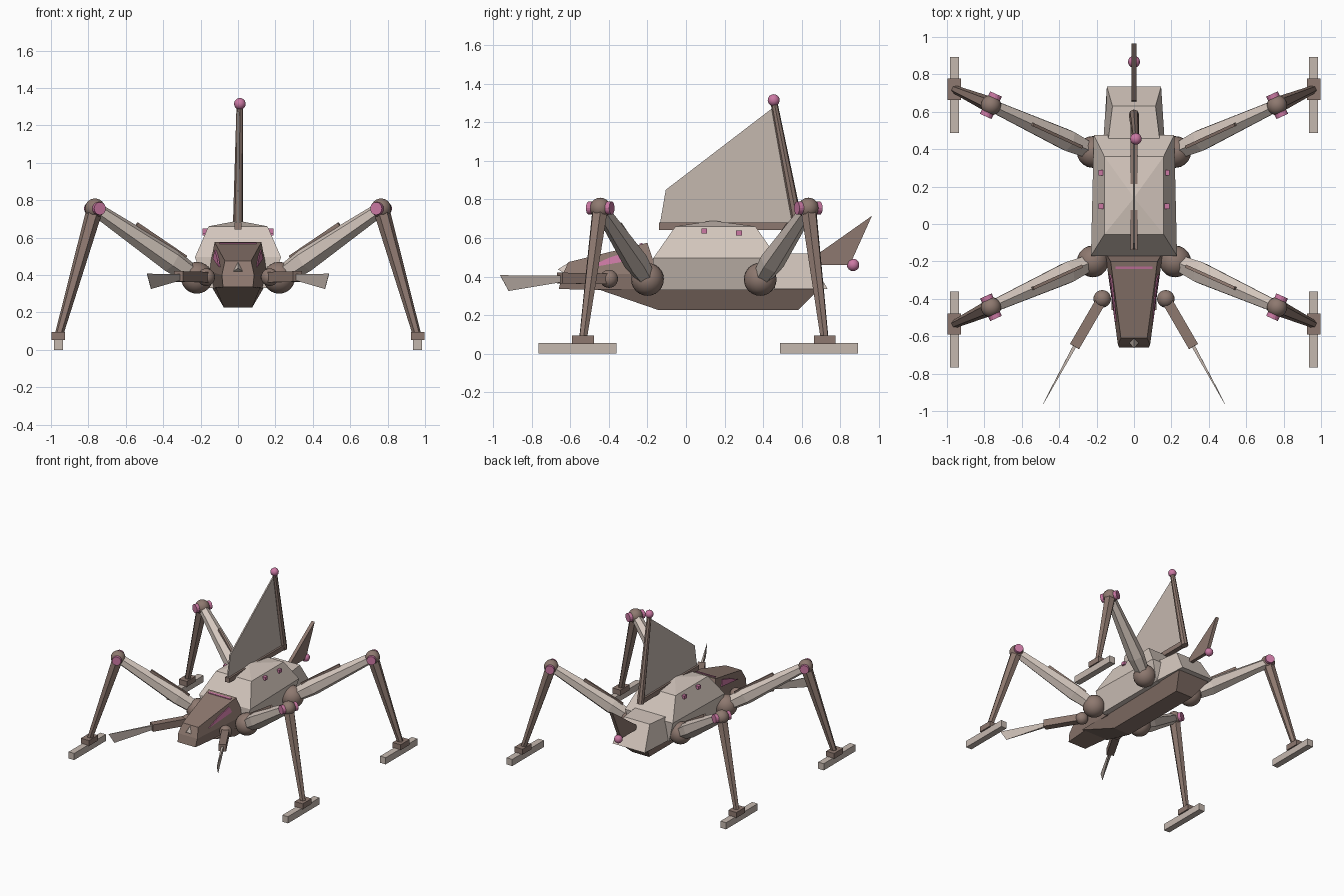
import bpy, bmesh, math
from mathutils import Vector, Matrix

if "Cube" in bpy.data.objects:
    bpy.data.objects.remove(bpy.data.objects["Cube"])


def material(name, rgb):
    m = bpy.data.materials.new(name)
    m.diffuse_color = (*rgb, 1)
    m.use_nodes = True
    m.node_tree.nodes["Principled BSDF"].inputs["Base Color"].default_value = m.diffuse_color
    return m


SHELL = material("pale shell", (0.66, 0.57, 0.51))
BROWN = material("warm brown", (0.27, 0.19, 0.16))
PINK = material("pink glow", (0.60, 0.19, 0.37))
CLOTH = material("sail beige", (0.56, 0.48, 0.43))


def finish(name, bm, mat, smooth=False):
    bmesh.ops.recalc_face_normals(bm, faces=bm.faces)
    me = bpy.data.meshes.new(name)
    bm.to_mesh(me)
    bm.free()
    me.materials.append(mat)
    for p in me.polygons:
        p.use_smooth = smooth
    ob = bpy.data.objects.new(name, me)
    bpy.context.collection.objects.link(ob)
    return ob


def loft(name, rings, mat, peak=None):
    """Skin a list of equal rings; the last one may be closed to a point."""
    bm = bmesh.new()
    vs = [[bm.verts.new(p) for p in r] for r in rings]
    n = len(vs[0])
    for a, b in zip(vs, vs[1:]):
        for i in range(n):
            j = (i + 1) % n
            bm.faces.new((a[i], a[j], b[j], b[i]))
    bm.faces.new(vs[0][::-1])
    if peak:
        tip = bm.verts.new(peak)
        for i in range(n):
            bm.faces.new((vs[-1][i], vs[-1][(i + 1) % n], tip))
    else:
        bm.faces.new(vs[-1])
    return finish(name, bm, mat)


def rect(y0, y1, w0, w1, z0, z1=None):
    """Trapezoid ring across x, front edge y0/w0/z0, back edge y1/w1/z1."""
    z1 = z0 if z1 is None else z1
    return [(-w0, y0, z0), (w0, y0, z0), (w1, y1, z1), (-w1, y1, z1)]


def box(name, c, half, mat):
    x, y, z = c
    a, b, h = half
    return loft(name, [[(x + i * a, y + j * b, z + k * h) for i, j in
                ((-1, -1), (1, -1), (1, 1), (-1, 1))] for k in (-1, 1)], mat)


def ball(name, c, r, mat):
    bm = bmesh.new()
    bmesh.ops.create_uvsphere(bm, u_segments=20, v_segments=12, radius=r,
                              matrix=Matrix.Translation(c))
    return finish(name, bm, mat, True)


def limb(name, a, b, stations, mat, sides=6, turn=0.0, lift=0.0):
    """Faceted limb from a to b; stations are (t, half width, half height)."""
    a, b = Vector(a), Vector(b)
    d = (b - a).normalized()
    side = d.cross(Vector((0, 0, 1)))
    side = side.normalized() if side.length > 1e-4 else Vector((1, 0, 0))
    up = side.cross(d)
    rings = []
    for t, w, h in stations:
        c = a.lerp(b, t) + up * lift
        rings.append([c + side * w * math.cos(turn + i * math.tau / sides)
                      + up * h * math.sin(turn + i * math.tau / sides)
                      for i in range(sides)])
    return loft(name, rings, mat)


def plate(name, pts, t0, t1, mat):
    """Upright plate in the y-z plane."""
    return loft(name, [[(s * t, y, z) for y, z in pts]
                       for s, t in ((-1, t0), (1, t1))], mat)


Q = math.pi / 4
R2 = math.sqrt(2)

# Body shell with a faceted roof, and the rear block
loft("body_shell", [rect(-0.17, 0.46, 0.17, 0.17, 0.33),
                    rect(-0.17, 0.475, 0.23, 0.215, 0.495),
                    rect(-0.055, 0.36, 0.158, 0.158, 0.66)], SHELL,
     peak=(0, 0.14, 0.69))
loft("rear_block", [rect(0.35, 0.735, 0.17, 0.145, 0.335),
                    rect(0.35, 0.63, 0.15, 0.115, 0.52)], SHELL)

# Tapered keel below
loft("keel", [rect(0.14 - 0.28, 0.44 + 0.14, 0.075, 0.075, 0.225),
              rect(-0.46, 0.69, 0.12, 0.14, 0.335)], BROWN)

# Wedge head with neck
loft("head", [rect(-0.66, -0.15, 0.08, 0.13, 0.335, 0.325),
              rect(-0.645, -0.15, 0.086, 0.155, 0.40, 0.42),
              rect(-0.61, -0.20, 0.07, 0.125, 0.475, 0.575)], BROWN)
loft("nose_gem", [[(-0.032, -0.628, 0.415), (0.032, -0.628, 0.415),
                   (0, -0.612, 0.47)]], SHELL, peak=(0, -0.665, 0.437))


def head_top(y):
    return 0.475 + (y + 0.61) * 0.1 / 0.41


loft("brow_stripe", [rect(-0.24, -0.226, 0.1, 0.1, head_top(-0.24) + o,
                          head_top(-0.226) + o) for o in (-0.002, 0.006)], PINK)

for sx, tag in ((-1, "left"), (1, "right")):
    # Long eye strips on the head sides
    def cheek(y, t, out):
        f = (y + 0.645) / 0.47
        low = Vector((0.086 + 0.066 * f, y, 0.40 + 0.02 * f))
        top = Vector((0.07 + 0.06 * f, y, head_top(y)))
        p = low.lerp(top, t) + Vector((out, 0, 0))
        return (sx * p.x, p.y, p.z)
    loft("eye_strip_" + tag, [[cheek(-0.52, 0.4, o), cheek(-0.27, 0.5, o),
                               cheek(-0.29, 0.85, o), cheek(-0.40, 0.75, o)]
                              for o in (-0.002, 0.007)], PINK)

    # Marker lamps on the roof sides
    for i, y in enumerate((0.095, 0.275)):
        box(f"roof_lamp_{tag}_{i}", (sx * 0.17, y, 0.635 - 0.01 * i),
            (0.02, 0.015, 0.013), PINK)

    # Forward arm with a blade
    sh = Vector((sx * 0.17, -0.40, 0.388))
    el = Vector((sx * 0.318, -0.655, 0.392))
    ball("shoulder_" + tag, sh, 0.047, BROWN)
    limb("arm_" + tag, sh, el, [(0, 0.028 * R2, 0.028 * R2),
                                (1, 0.028 * R2, 0.028 * R2)], BROWN, 4, Q)
    out = Vector((0.86 * sx, 0.5, 0)) * 0.009
    tip, heel = Vector((sx * 0.487, -0.965, 0.407)), Vector((sx * 0.465, -0.92, 0.325))
    loft("arm_blade_" + tag,
         [[el + out * s + Vector((0, 0, 0.012)), tip + out * s * 0.1,
           heel + out * s * 0.1, el + out * s - Vector((0, 0, 0.022))]
          for s in (-1, 1)], CLOTH)

    # Two legs on this side
    for end, hy, ky, fy in (("front", -0.20, -0.445, -0.535),
                            ("rear", 0.385, 0.635, 0.72)):
        n = f"_{end}_{tag}"
        hip = Vector((sx * 0.22, hy, 0.385))
        knee = Vector((sx * 0.765, ky, 0.755))
        ankle = Vector((sx * 0.96, fy, 0.07))
        ball("hip" + n, hip, 0.085, BROWN)
        ball("knee" + n, knee, 0.054, BROWN)
        limb("thigh" + n, hip, knee, [(0, 0.045, 0.05), (0.25, 0.064, 0.066),
                                      (1, 0.036, 0.038)], SHELL, 6, math.pi / 6)
        limb("thigh_rail" + n, hip, knee, [(0.16, 0.012, 0.014), (0.64, 0.012, 0.014)],
             BROWN, 4, Q, lift=0.058)
        limb("shin" + n, knee, ankle, [(0, 0.044, 0.044), (1, 0.022, 0.022)], BROWN, 6)
        # Pink hinge pin through the knee, square to the thigh
        d = knee - hip
        pin = Vector((-d.y, d.x, 0)).normalized() * 0.066
        limb("knee_pin" + n, knee - pin, knee + pin,
             [(0, 0.034, 0.034), (1, 0.034, 0.034)], PINK, 16)
        box("ankle_block" + n, (sx * 0.96, fy, 0.073), (0.036, 0.057, 0.022), BROWN)
        box("foot" + n, (sx * 0.96, fy - 0.028 if end == "front" else fy - 0.03, 0.027),
            (0.025, 0.203, 0.027), CLOTH)

# Sail with its boom, mast and masthead lamp
plate("sail", [(-0.135, 0.675), (-0.105, 0.85), (0.45, 1.275), (0.555, 0.675)],
      0.005, 0.005, CLOTH)
box("boom", (0, 0.225, 0.661), (0.02, 0.365, 0.019), BROWN)
limb("mast", (0, 0.585, 0.64), (0.01, 0.455, 1.31),
     [(0, 0.028, 0.028), (1, 0.018, 0.018)], BROWN, 8)
ball("masthead_lamp", (0.01, 0.455, 1.315), 0.031, PINK)

# Tail fin with lamp
plate("tail_fin", [(0.65, 0.46), (0.66, 0.50), (0.965, 0.715), (0.85, 0.46)],
      0.014, 0.014, BROWN)
ball("tail_lamp", (0, 0.867, 0.46), 0.032, PINK)
